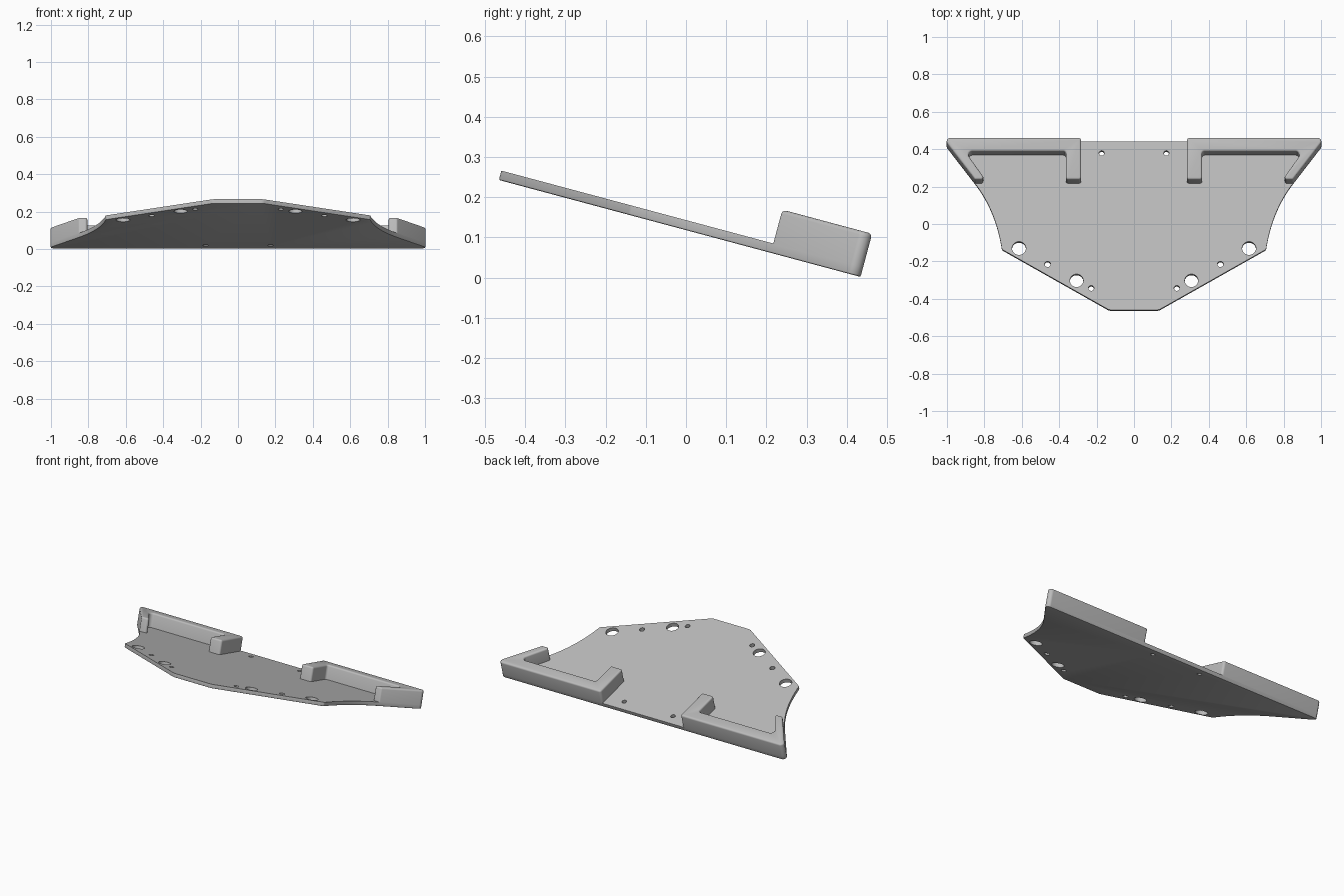
import bpy, bmesh, math
from mathutils import Vector

if "Cube" in bpy.data.objects:
    bpy.data.objects.remove(bpy.data.objects["Cube"])

TILT = math.radians(-15)
ORIGIN = (0, 0.434, 0.002)      # bottom rear edge of the sloping plate
PLATE_T, WALL_H = 0.024, 0.111

grey = bpy.data.materials.new("light grey")
grey.diffuse_color = (0.5, 0.5, 0.5, 1)
grey.use_nodes = True
grey.node_tree.nodes["Principled BSDF"].inputs["Base Color"].default_value = grey.diffuse_color


def rounded(corners, seg=6):
    """Outline from (x, y, radius) corners, each radius as an arc."""
    out = []
    for i, (x, y, r) in enumerate(corners):
        p = Vector((x, y))
        if r == 0:
            out.append(p)
            continue
        a = (Vector(corners[i - 1][:2]) - p).normalized()
        b = (Vector(corners[(i + 1) % len(corners)][:2]) - p).normalized()
        half = a.angle(b) / 2
        c = p + (a + b).normalized() * r / math.sin(half)
        s = p + a * r / math.tan(half) - c
        e = p + b * r / math.tan(half) - c
        for k in range(seg + 1):
            t = k / seg
            out.append(c + (s * (1 - t) + e * t).normalized() * r)
    return out


def prism(bm, outline, z0, z1):
    """Extrude an outline; return the bottom and top faces."""
    face = bm.faces.new([bm.verts.new((p.x, p.y, z0)) for p in outline])
    ext = bmesh.ops.extrude_face_region(bm, geom=[face], use_keep_orig=True)["geom"]
    bmesh.ops.translate(bm, vec=(0, 0, z1 - z0),
                        verts=[g for g in ext if isinstance(g, bmesh.types.BMVert)])
    top = next(g for g in ext if isinstance(g, bmesh.types.BMFace))
    bmesh.ops.recalc_face_normals(bm, faces=bm.faces[:])
    return face, top


def round_rim(bm, face, width, seg):
    bmesh.ops.bevel(bm, geom=face.edges[:], offset=width, segments=seg,
                    profile=0.5, affect='EDGES')


def finish(bm, name):
    me = bpy.data.meshes.new(name)
    bm.to_mesh(me)
    bm.free()
    me.materials.append(grey)
    ob = bpy.data.objects.new(name, me)
    bpy.context.collection.objects.link(ob)
    ob.location = ORIGIN
    ob.rotation_euler.x = TILT
    return ob


# plate outline: right half from rear corner to nose, with a concave side curve
p0, p1, p2 = Vector((0.85, -0.231)), Vector((0.737, -0.383)), Vector((0.706, -0.596))
curve = [p0 * (1 - t) ** 2 + p1 * 2 * t * (1 - t) + p2 * t * t
         for t in [k / 14 for k in range(14)]]
half = [(1.022, 0, 0.02)] + [(p.x, p.y, 0) for p in curve]
half += [(0.706, -0.596, 0.012), (0.133, -0.931, 0.04)]
whole = half + [(-x, y, r) for x, y, r in reversed(half)]
bm = bmesh.new()
bottom, top = prism(bm, rounded(whole), 0, PLATE_T)
round_rim(bm, bottom, 0.004, 2)
plate = finish(bm, "plate")

# mounting holes, mirrored left and right
bm = bmesh.new()
for x, y, r in [(0.615, -0.59, 0.037), (0.307, -0.769, 0.036), (0.462, -0.678, 0.016),
                (0.229, -0.811, 0.015), (0.173, -0.064, 0.014)]:
    for side in (1, -1):
        ring = [Vector((side * x + r * math.cos(a), y + r * math.sin(a)))
                for a in [math.tau * k / 32 for k in range(32)]]
        prism(bm, ring, -0.05, 0.08)
cutter = finish(bm, "hole_cutter")
cutter.hide_render = True
cutter.hide_set(True)
cut = plate.modifiers.new("holes", 'BOOLEAN')
cut.operation = 'DIFFERENCE'
cut.solver = 'EXACT'
cut.object = cutter

# raised U-shaped rear brackets
bm = bmesh.new()
u_shape = [(0.283, 0, 0.014), (1.022, 0, 0.02), (0.85, -0.231, 0.012),
           (0.795, -0.231, 0.012), (0.902, -0.075, 0.02), (0.364, -0.075, 0.014),
           (0.364, -0.231, 0.012), (0.283, -0.231, 0.012)]
bottom, top = prism(bm, rounded(u_shape), PLATE_T - 0.002, WALL_H)
round_rim(bm, top, 0.01, 3)
brackets = finish(bm, "rear_brackets")
brackets.modifiers.new("mirror", 'MIRROR').use_mirror_merge = False

# smooth the rounded corners, keep hard edges
for ob in (plate, brackets):
    bpy.ops.object.select_all(action='DESELECT')
    ob.select_set(True)
    bpy.context.view_layer.objects.active = ob
    bpy.ops.object.shade_smooth_by_angle(angle=math.radians(35))
